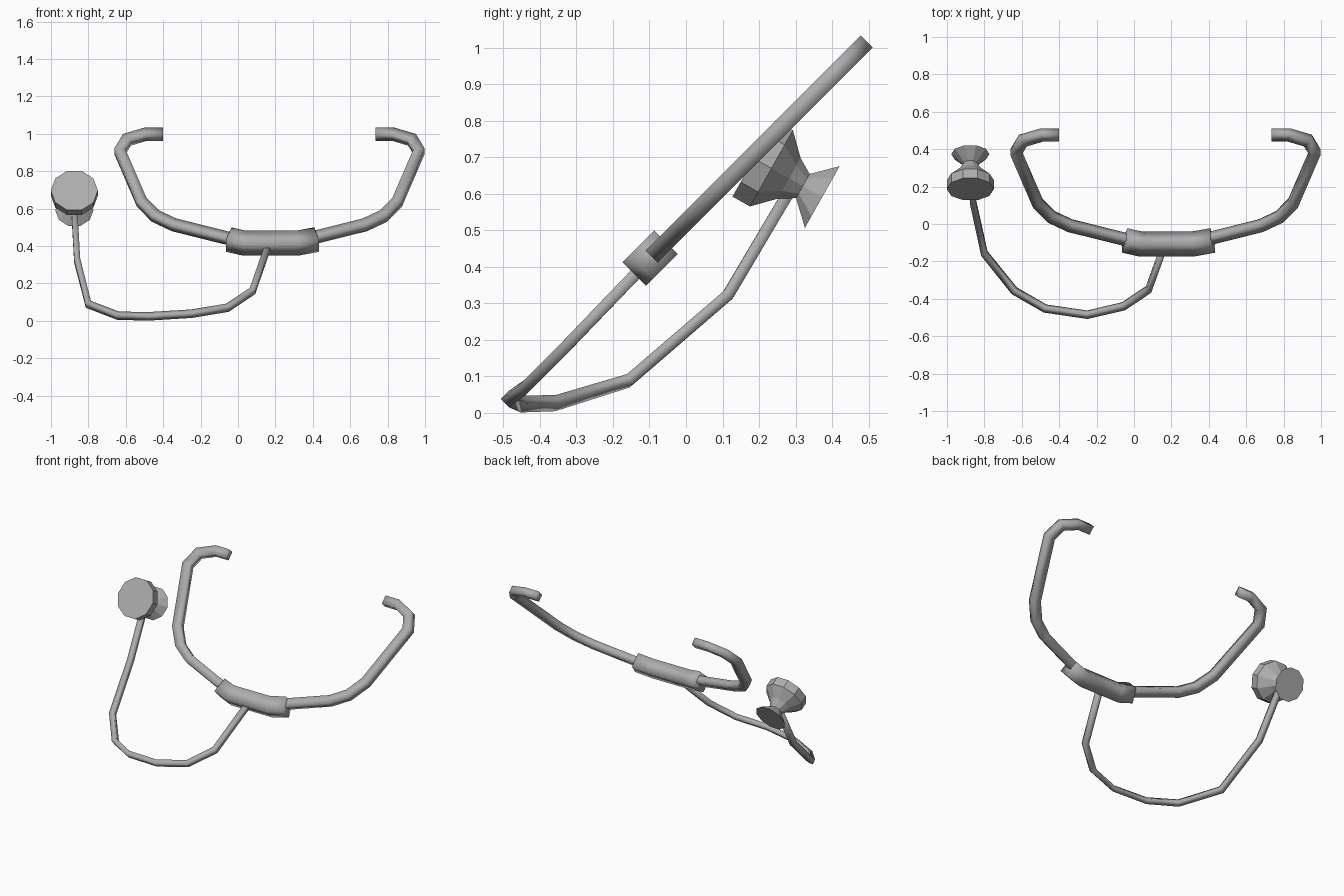
import bpy, bmesh, math
from mathutils import Vector

if "Cube" in bpy.data.objects:
    bpy.data.objects.remove(bpy.data.objects["Cube"])

NORMAL = Vector((0, -1, 1)).normalized()   # the headset lies in a plane tilted 45 degrees

grey = bpy.data.materials.new("dark_grey")
grey.diffuse_color = (0.42, 0.42, 0.42, 1)
grey.use_nodes = True
grey.node_tree.nodes["Principled BSDF"].inputs["Base Color"].default_value = grey.diffuse_color


def build(name, rings, smooth):
    """Join rings of points into a closed tube with end caps."""
    bm = bmesh.new()
    rows = [[bm.verts.new(p) for p in ring] for ring in rings]
    n = len(rows[0])
    for a, b in zip(rows, rows[1:]):
        for i in range(n):
            j = (i + 1) % n
            bm.faces.new((a[i], a[j], b[j], b[i]))
    for cap in (rows[0], rows[-1]):
        bm.faces.new(cap)
    bmesh.ops.recalc_face_normals(bm, faces=bm.faces[:])
    mesh = bpy.data.meshes.new(name)
    bm.to_mesh(mesh)
    bm.free()
    mesh.materials.append(grey)
    mesh.polygons.foreach_set("use_smooth", [smooth] * len(mesh.polygons))
    mesh.update()
    ob = bpy.data.objects.new(name, mesh)
    bpy.context.collection.objects.link(ob)


def sweep(name, path, width, thick):
    """Four-sided, smooth-shaded tube with mitred corners along a path."""
    pts = [Vector(p) for p in path]
    rings = []
    for i, p in enumerate(pts):
        before = (p - pts[i - 1]).normalized() if i else None
        after = (pts[i + 1] - p).normalized() if i < len(pts) - 1 else None
        before, after = before or after, after or before
        t = (before + after).normalized()
        up = (NORMAL - t * NORMAL.dot(t)).normalized()
        side = up.cross(t)
        s = side * width / 2 / max(t.dot(after), 0.7)
        u = up * thick / 2
        rings.append([p + s + u, p - s + u, p - s - u, p + s - u])
    build(name, rings, True)


def lathe(name, origin, axis, profile, sides=10):
    """Flat-faced turned part: profile is (distance along axis, radius)."""
    axis = Vector(axis).normalized()
    x = Vector((1, 0, 0))
    y = axis.cross(x)
    o = Vector(origin)
    angles = [2 * math.pi * i / sides for i in range(sides)]
    build(name, [[o + axis * d + (x * math.cos(a) + y * math.sin(a)) * r for a in angles]
                 for d, r in profile], False)


def in_plane(x, z):
    return (x, z - 0.522, z)


# Ear tubes, mirrored about the middle of the headset
MID = 0.168
half = [(0.568, 0.998), (0.66, 0.998), (0.762, 0.968), (0.80, 0.905), (0.683, 0.634),
        (0.61, 0.56), (0.51, 0.513), (0.225, 0.442), (0.15, 0.425)]
for name, sign in (("ear_tube_left", -1), ("ear_tube_right", 1)):
    sweep(name, [in_plane(MID + sign * x, z) for x, z in half], 0.055, 0.046)

# Thick sleeve joining the ear tubes
sleeve = [(-0.225, 0.434), (-0.14, 0.415), (0.14, 0.415), (0.245, 0.434)]
sweep("joining_sleeve", [in_plane(MID + 0.007 + x, z) for x, z in sleeve], 0.098, 0.091)

# Hose from the sleeve round to the chest piece
sweep("hose", [(0.168, -0.10, 0.42), (0.078, -0.35, 0.16), (-0.056, -0.44, 0.07),
               (-0.25, -0.485, 0.038), (-0.475, -0.452, 0.024), (-0.64, -0.357, 0.027),
               (-0.80, -0.158, 0.088), (-0.86, 0.115, 0.323), (-0.876, 0.285, 0.61)],
      0.032, 0.032)

# Chest piece: wide drum, narrow neck and small bell
lathe("chest_piece", (-0.875, 0.234, 0.67), (0, 0.87, -0.49),
      [(-0.055, 0.126), (0, 0.126), (0.056, 0.067), (0.099, 0.040), (0.16, 0.102)])
